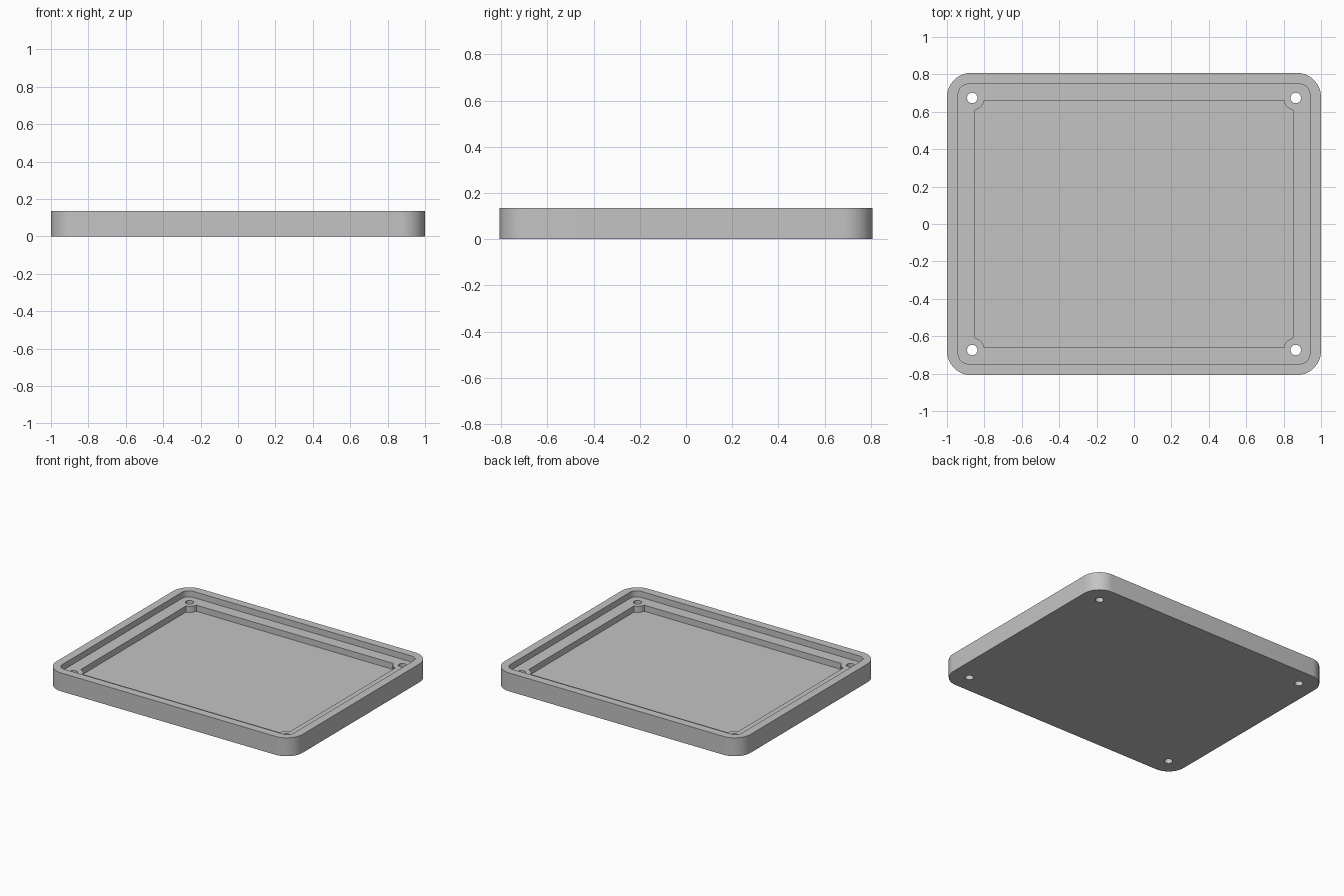
import bpy, bmesh
from math import pi, cos, sin, acos, asin, radians

if "Cube" in bpy.data.objects:
    bpy.data.objects.remove(bpy.data.objects["Cube"])

HALF_X, HALF_Y = 1.0, 0.808
FLOOR, LEDGE, TOP = 0.045, 0.09, 0.135
HOLE_X, HOLE_Y, HOLE_R, BOSS_R = 0.865, 0.674, 0.028, 0.066
STEPS = 14

grey = bpy.data.materials.new("plain grey")
grey.use_nodes = True
colour = (0.55, 0.55, 0.55, 1)
grey.diffuse_color = colour
grey.node_tree.nodes["Principled BSDF"].inputs["Base Color"].default_value = colour


def arc(cx, cy, r, start, end, steps=STEPS):
    angles = [start + (end - start) * i / steps for i in range(steps + 1)]
    return [(cx + r * cos(a), cy + r * sin(a)) for a in angles]


def four_corners(corner):
    """Mirror one corner path into a closed counter-clockwise outline."""
    back = corner[::-1]
    return (corner + [(-x, y) for x, y in back]
            + [(-x, -y) for x, y in corner] + [(x, -y) for x, y in back])


def rounded_rect(hx, hy, r):
    return four_corners(arc(hx - r, hy - r, r, 0, pi / 2))


def prism(name, outline, z0, z1):
    bm = bmesh.new()
    base = bm.faces.new([bm.verts.new((x, y, z0)) for x, y in outline])
    new = bmesh.ops.extrude_face_region(bm, geom=[base])["geom"]
    top = [v for v in new if isinstance(v, bmesh.types.BMVert)]
    bmesh.ops.translate(bm, vec=(0, 0, z1 - z0), verts=top)
    bmesh.ops.recalc_face_normals(bm, faces=bm.faces)
    mesh = bpy.data.meshes.new(name)
    bm.to_mesh(mesh)
    bm.free()
    mesh.materials.append(grey)
    obj = bpy.data.objects.new(name, mesh)
    bpy.context.collection.objects.link(obj)
    return obj


# Rounded tray body
tray = prism("tray", rounded_rect(HALF_X, HALF_Y, 0.13), 0, TOP)

# Shallow recess that leaves the raised rim
cutters = [prism("rim_recess", rounded_rect(0.94, 0.748, 0.055), LEDGE, TOP + 0.1)]

# Deep pocket whose corners curve around the screw bosses
px, py = 0.85, 0.661
boss = arc(HOLE_X, HOLE_Y, BOSS_R,
           pi + acos((HOLE_X - px) / BOSS_R), pi + asin((HOLE_Y - py) / BOSS_R))
cutters.append(prism("pocket", four_corners(boss), FLOOR, TOP + 0.1))

# Screw holes through the four bosses
for sx in (-1, 1):
    for sy in (-1, 1):
        ring = arc(sx * HOLE_X, sy * HOLE_Y, HOLE_R, 0, 2 * pi, 32)[:-1]
        cutters.append(prism("screw_hole", ring, -0.1, TOP + 0.1))

bpy.context.view_layer.objects.active = tray
tray.select_set(True)
for cutter in cutters:
    cutter.hide_render = True
    mod = tray.modifiers.new(cutter.name, "BOOLEAN")
    mod.operation = "DIFFERENCE"
    mod.solver = "EXACT"
    mod.object = cutter
    bpy.ops.object.modifier_apply(modifier=mod.name)
    bpy.data.objects.remove(cutter)

bpy.ops.object.shade_smooth_by_angle(angle=radians(30))
